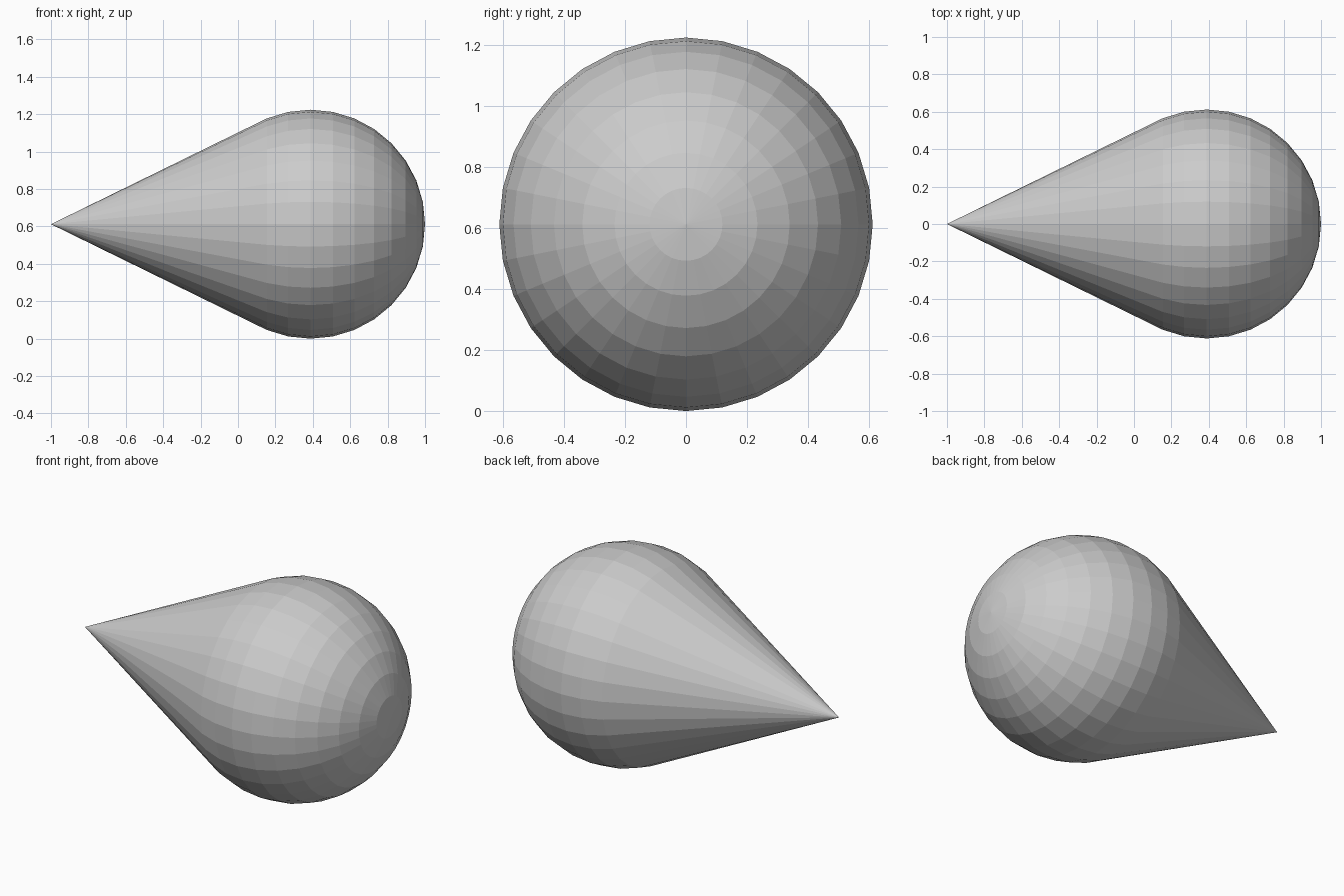
import bpy, bmesh
from math import sin, cos, radians, pi

if "Cube" in bpy.data.objects:
    bpy.data.objects.remove(bpy.data.objects["Cube"])

R, CX, SEGS, STEP = 0.612, 0.388, 32, 11.25

bm = bmesh.new()

# Profile: pointed tip, tangent cone, then rounded end
profile = [(-1.0, 0.0)]
for i in range(-2, 9):
    a = radians(i * STEP)
    profile.append((CX + R * sin(a), R * cos(a) if i < 8 else 0.0))
verts = [bm.verts.new((x, 0, r)) for x, r in profile]
edges = [bm.edges.new(pair) for pair in zip(verts, verts[1:])]

# Revolve around the x axis
bmesh.ops.spin(bm, geom=verts + edges, cent=(0, 0, 0), axis=(1, 0, 0),
               angle=2 * pi, steps=SEGS)
bmesh.ops.remove_doubles(bm, verts=bm.verts, dist=1e-4)
bmesh.ops.recalc_face_normals(bm, faces=bm.faces)

mesh = bpy.data.meshes.new("teardrop")
bm.to_mesh(mesh)
bm.free()
teardrop = bpy.data.objects.new("teardrop", mesh)
teardrop.location.z = R
bpy.context.collection.objects.link(teardrop)
